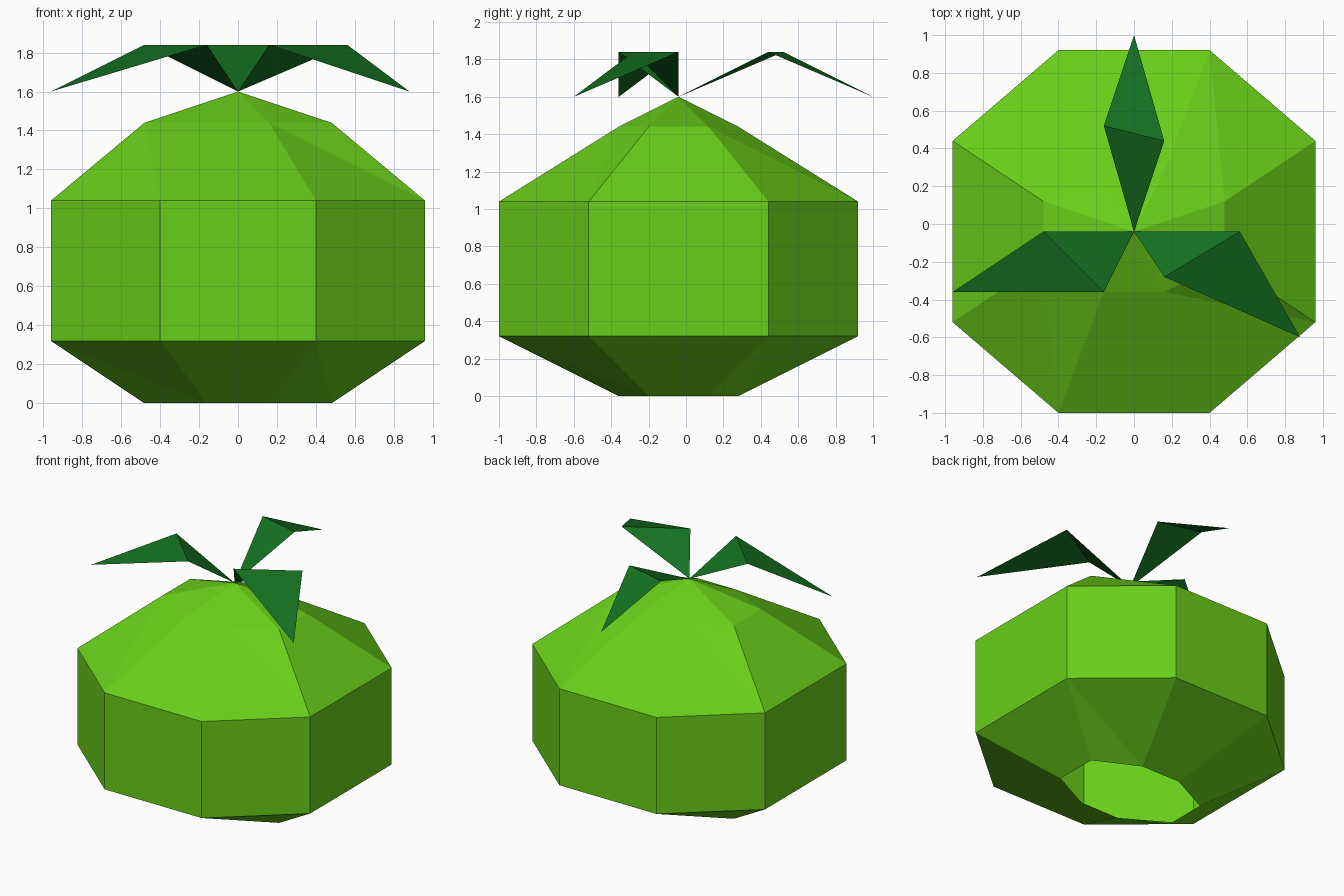
import bpy

if "Cube" in bpy.data.objects:
    bpy.data.objects.remove(bpy.data.objects["Cube"])


def make_part(name, verts, faces, color):
    mesh = bpy.data.meshes.new(name)
    mesh.from_pydata(verts, [], faces)
    mesh.update()
    mat = bpy.data.materials.new(name + "_color")
    mat.diffuse_color = (*color, 1)
    mat.use_nodes = True
    mat.node_tree.nodes["Principled BSDF"].inputs["Base Color"].default_value = mat.diffuse_color
    mesh.materials.append(mat)
    obj = bpy.data.objects.new(name, mesh)
    bpy.context.collection.objects.link(obj)
    return obj


CY = -0.04  # the fruit's axis sits slightly forward
GREEN = (0.14, 0.62, 0.01)
LEAF_GREEN = (0.007, 0.16, 0.015)


def octagon(long_x, short_x, long_y, short_y, z):
    # counter-clockwise ring starting at the front left corner
    quarter = [(short_x, -long_y), (long_x, -short_y),
               (long_x, short_y), (short_x, long_y)]
    ring = quarter + [(-x, -y) for x, y in quarter]
    return [(x, y + CY, z) for x, y in ring]


# Fruit body: four octagon rings, open underneath, pointed on top
wide = (0.96, 0.40, 0.96, 0.48)
narrow = (0.48, 0.16, 0.32, 0.16)
verts = []
for size, z in ((narrow, 0), (wide, 0.32), (wide, 1.04), (narrow, 1.44)):
    verts += octagon(*size, z)
verts.append((0, CY, 1.6))

faces = []
for band in range(3):
    for i in range(8):
        j = (i + 1) % 8
        a, b = band * 8 + i, band * 8 + j
        c, d = b + 8, a + 8
        faces += [(a, b, d), (b, c, d)]
faces += [(24 + i, 24 + (i + 1) % 8, 32) for i in range(8)]
make_part("fruit_body", verts, faces, GREEN)

# Leaves: two folded triangles each, from the stem over a raised crease to the tip
leaves = {
    "back_leaf": ((0.16, 0.44), (-0.16, 0.52), (0, 1.0)),
    "left_leaf": ((-0.48, -0.04), (-0.16, -0.36), (-0.96, -0.36)),
    "right_leaf": ((0.16, -0.28), (0.56, -0.04), (0.88, -0.60)),
}
for name, (right, left, tip) in leaves.items():
    points = [(0, CY, 1.6), (*right, 1.84), (*left, 1.84), (*tip, 1.6)]
    make_part(name, points, [(0, 1, 2), (1, 3, 2)], LEAF_GREEN)
